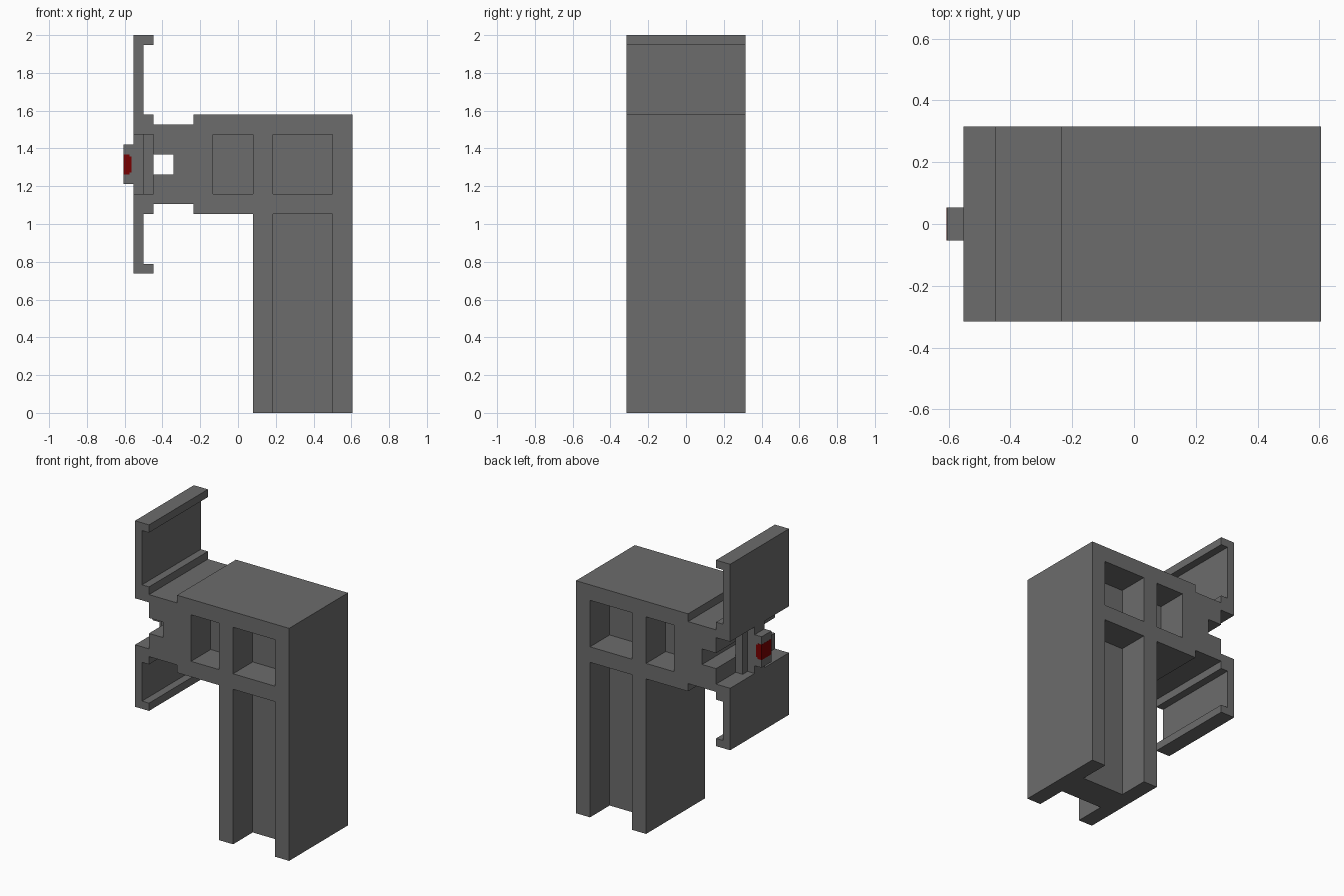
import bpy
import bmesh

if "Cube" in bpy.data.objects:
    bpy.data.objects.remove(bpy.data.objects["Cube"], do_unlink=True)

U = 1 / 19  # one design step; the model is 38 steps tall


def material(name, rgb):
    mat = bpy.data.materials.new(name)
    mat.use_nodes = True
    mat.diffuse_color = (*rgb, 1)
    mat.node_tree.nodes["Principled BSDF"].inputs["Base Color"].default_value = (*rgb, 1)
    return mat


GREY = material("dark grey", (0.15, 0.15, 0.15))
RED = material("dark red", (0.19, 0.0, 0.0))


def add_prism(bm, profile, y0, y1):
    """Extrude an (x, z) outline, given in steps, along y."""
    face = bm.faces.new([bm.verts.new((x * U, y0 * U, z * U)) for x, z in profile])
    new = bmesh.ops.extrude_face_region(bm, geom=[face])["geom"]
    verts = [v for v in new if isinstance(v, bmesh.types.BMVert)]
    bmesh.ops.translate(bm, verts=verts, vec=(0, (y1 - y0) * U, 0))
    bmesh.ops.recalc_face_normals(bm, faces=bm.faces)


def rect(x0, x1, z0, z1):
    return [(x0, z0), (x1, z0), (x1, z1), (x0, z1)]


def make(name, prisms, mat):
    bm = bmesh.new()
    for profile, y0, y1 in prisms:
        add_prism(bm, profile, y0, y1)
    mesh = bpy.data.meshes.new(name)
    bm.to_mesh(mesh)
    bm.free()
    mesh.materials.append(mat)
    obj = bpy.data.objects.new(name, mesh)
    bpy.context.collection.objects.link(obj)
    return obj


# Frame: leg, head, neck with T-slot, and the two hooked arms
outline = [
    (1.5, 0), (11.5, 0), (11.5, 30), (-4.5, 30), (-4.5, 29), (-8.5, 29),
    # upper arm
    (-8.5, 30), (-9.5, 30), (-9.5, 37), (-8.5, 37), (-8.5, 38), (-10.5, 38),
    # T-slot
    (-10.5, 28), (-8.5, 28), (-8.5, 26), (-6.5, 26),
    (-6.5, 24), (-8.5, 24), (-8.5, 22), (-10.5, 22),
    # lower arm
    (-10.5, 14), (-8.5, 14), (-8.5, 15), (-9.5, 15), (-9.5, 20), (-8.5, 20),
    (-8.5, 21), (-4.5, 21), (-4.5, 20), (1.5, 20),
]
frame = make("frame", [(outline, -6, 6)], GREY)

# Pockets cut from both sides, leaving a central web
pockets = [rect(-2.5, 1.5, 22, 28), rect(3.5, 9.5, 22, 28), rect(3.5, 9.5, -1, 20)]
cutter = make("pocket_cutter",
              [(p, y0, y1) for p in pockets for y0, y1 in ((-7, -2), (2, 7))], GREY)
cut = frame.modifiers.new("pockets", "BOOLEAN")
cut.operation = "DIFFERENCE"
cut.solver = "EXACT"
cut.object = cutter
bpy.context.view_layer.objects.active = frame
bpy.ops.object.modifier_apply(modifier=cut.name)
bpy.data.objects.remove(cutter, do_unlink=True)

# Stepped bridge across the slot, ending in a small block
make("bridge_plate", [(rect(-9.5, -8.5, 22, 28), -2, 2)], GREY)
make("bridge_rib", [(rect(-10.5, -9.5, 22, 28), -1, 1)], GREY)
make("button_block", [(rect(-11.5, -10.5, 23, 27), -1, 1)], GREY)

# Red button wrapped around the middle of the block
button = [(-11.52, 24), (-10.9, 24), (-10.9, 24.2), (-10.7, 24.2),
          (-10.7, 25.8), (-10.9, 25.8), (-10.9, 26), (-11.52, 26)]
make("button", [(button, -1.02, 1.02)], RED)
